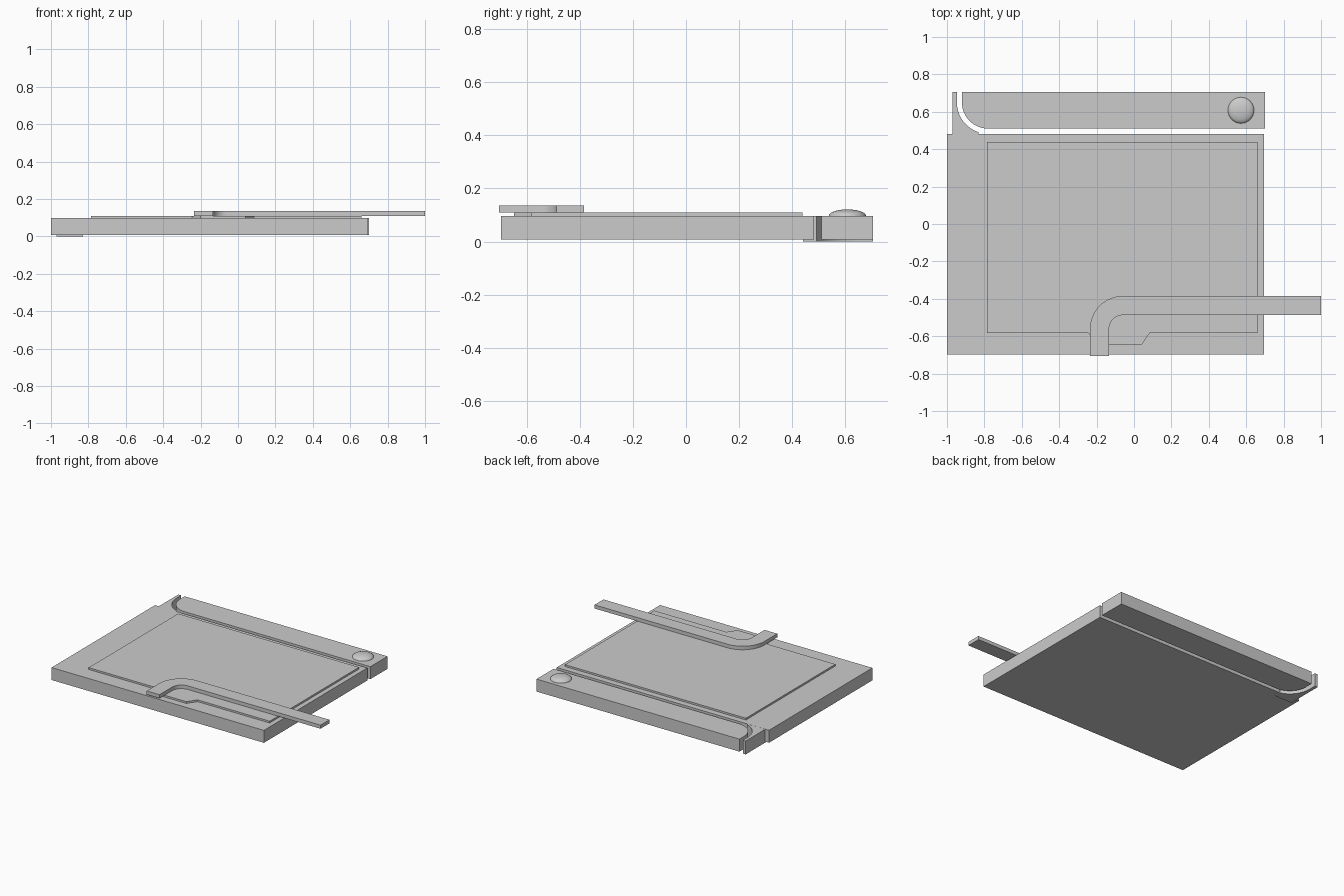
import bpy, bmesh, math

if "Cube" in bpy.data.objects:
    bpy.data.objects.remove(bpy.data.objects["Cube"])


def arc(cx, cy, r, a0, a1, n=14):
    """Points on an arc, angles in degrees."""
    return [(cx + r * math.cos(math.radians(a0 + (a1 - a0) * i / n)),
             cy + r * math.sin(math.radians(a0 + (a1 - a0) * i / n)))
            for i in range(n + 1)]


def finish(obj):
    bpy.ops.object.select_all(action='DESELECT')
    obj.select_set(True)
    bpy.context.view_layer.objects.active = obj
    bpy.ops.object.shade_smooth_by_angle(angle=math.radians(30))


def plate(name, outline, z0, z1):
    """Extrude a flat outline from z0 up to z1."""
    bm = bmesh.new()
    face = bm.faces.new([bm.verts.new((x, y, z0)) for x, y in outline])
    ext = bmesh.ops.extrude_face_region(bm, geom=[face])
    top = [v for v in ext['geom'] if isinstance(v, bmesh.types.BMVert)]
    bmesh.ops.translate(bm, verts=top, vec=(0, 0, z1 - z0))
    bmesh.ops.recalc_face_normals(bm, faces=bm.faces)
    mesh = bpy.data.meshes.new(name)
    bm.to_mesh(mesh)
    bm.free()
    obj = bpy.data.objects.new(name, mesh)
    bpy.context.collection.objects.link(obj)
    finish(obj)
    return obj


# Main slab
plate("main_slab", [(-1, -0.697), (0.695, -0.697), (0.695, 0.482), (-1, 0.482)],
      0.007, 0.097)

# Rear bar with one rounded corner
plate("rear_bar", [(0.70, 0.705), (-0.92, 0.705)]
      + arc(-0.78, 0.65, 0.14, 180, 270) + [(0.70, 0.51)], 0.007, 0.097)

# Curved corner guide following the bar, slightly lower than the slab
plate("corner_guide", [(-0.83, 0.44), (-0.97, 0.44), (-0.97, 0.705), (-0.947, 0.705)][::-1][::-1]
      + arc(-0.78, 0.65, 0.167, 180, 252), 0.0, 0.0965)

# Thin raised panel with a tab on its front edge
plate("raised_panel", [(-0.785, -0.582), (-0.245, -0.582), (-0.2, -0.647), (0.04, -0.647),
                       (0.085, -0.582), (0.66, -0.582), (0.66, 0.438), (-0.785, 0.438)],
      0.09, 0.11)

# Bent arm lying on the panel
plate("bent_arm", [(-0.235, -0.705)] + arc(-0.06, -0.56, 0.175, 180, 90)
      + [(1, -0.385), (1, -0.487)] + arc(-0.06, -0.56, 0.073, 90, 180)
      + [(-0.133, -0.705)], 0.11, 0.136)

# Domed button on the rear bar
bpy.ops.mesh.primitive_uv_sphere_add(segments=32, ring_count=16, radius=1,
                                     location=(0.572, 0.608, 0.097))
button = bpy.context.object
button.name = "button"
button.scale = (0.07, 0.07, 0.024)
bpy.ops.object.transform_apply(location=False, rotation=False, scale=True)
finish(button)
